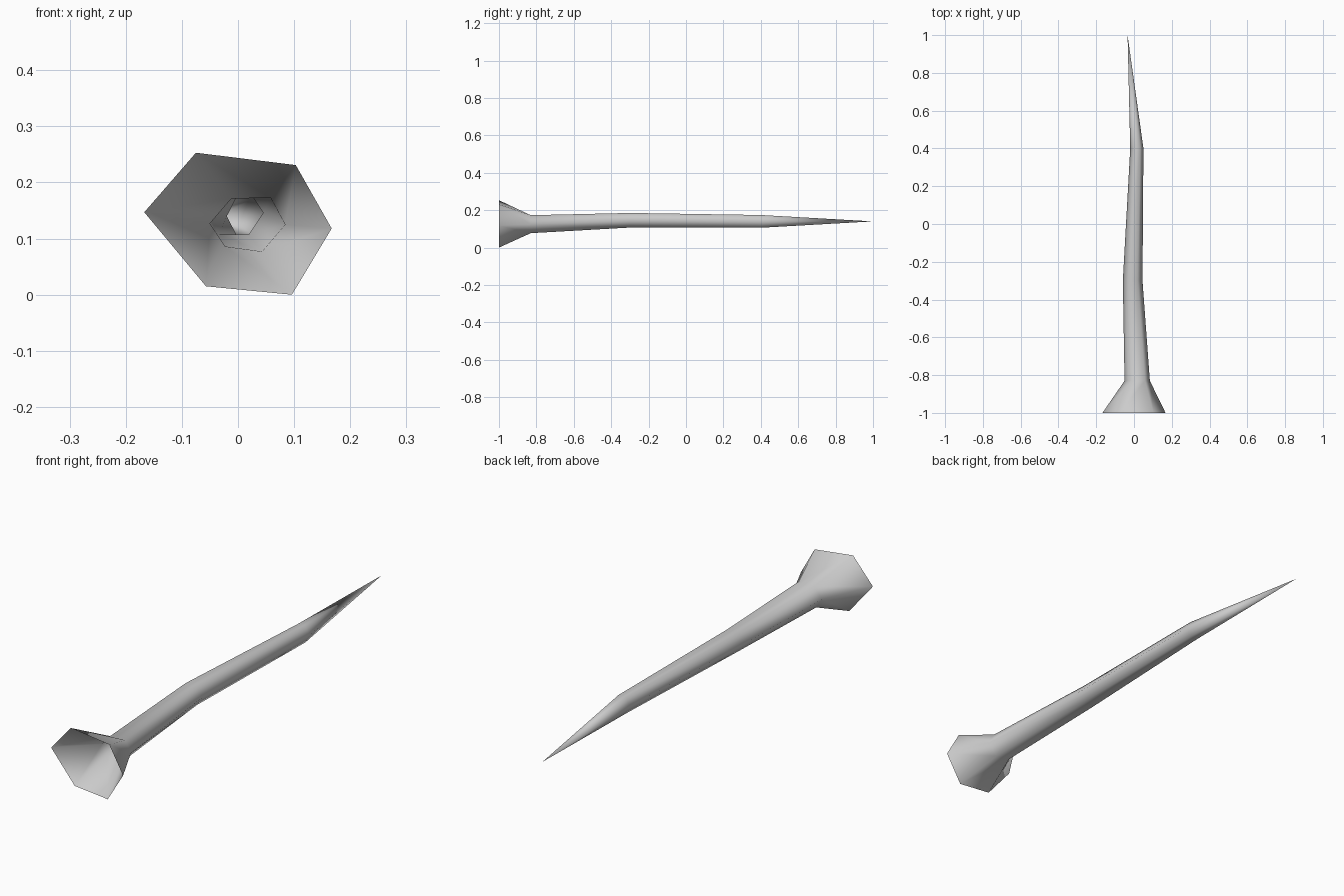
import bpy, bmesh
from math import cos, sin, radians

default = bpy.data.objects.get("Cube")
if default:
    bpy.data.objects.remove(default, do_unlink=True)

# Single grey material
grey = bpy.data.materials.new("plain grey")
grey.use_nodes = True
colour = (0.6, 0.6, 0.6, 1)
grey.diffuse_color = colour
grey.node_tree.nodes["Principled BSDF"].inputs["Base Color"].default_value = colour


def hexagon(cx, cz, rx, rz):
    """Six section points, starting on the right side and going over the top."""
    points = []
    for step in range(6):
        angle = radians(180 - 60 * step)
        points.append((cx + rx * cos(angle), cz + rz * sin(angle) / sin(radians(60))))
    return points


# Irregular open mouth and neck, then the slimmer shaft sections
mouth = [(-0.167, 0.147), (-0.075, 0.253), (0.103, 0.231),
         (0.167, 0.118), (0.096, 0.0), (-0.057, 0.015)]
neck = [(-0.05, 0.127), (-0.012, 0.171), (0.058, 0.173),
        (0.084, 0.125), (0.043, 0.077), (-0.023, 0.086)]
sections = [
    (-1.0, mouth),
    (-0.83, neck),
    (-0.3, hexagon(-0.007, 0.146, 0.052, 0.039)),
    (0.4, hexagon(0.015, 0.14, 0.035, 0.034)),
]

# Loft the sections, leaving the mouth open, and close on the tip
bm = bmesh.new()
rings = [[bm.verts.new((x, y, z)) for x, z in points] for y, points in sections]
tip = bm.verts.new((-0.034, 1.0, 0.14))
for near, far in zip(rings, rings[1:]):
    for i in range(6):
        j = (i + 1) % 6
        bm.faces.new((near[i], near[j], far[j], far[i]))
last = rings[-1]
for i in range(6):
    bm.faces.new((last[i], last[(i + 1) % 6], tip))

# Outward side of the shell
bm.normal_update()
top_face = max(bm.faces, key=lambda f: f.calc_center_median().z)
if top_face.normal.z < 0:
    bmesh.ops.reverse_faces(bm, faces=bm.faces[:])
for face in bm.faces:
    face.smooth = True

mesh = bpy.data.meshes.new("flared_spike")
bm.to_mesh(mesh)
bm.free()
mesh.materials.append(grey)
spike = bpy.data.objects.new("flared_spike", mesh)
bpy.context.collection.objects.link(spike)
